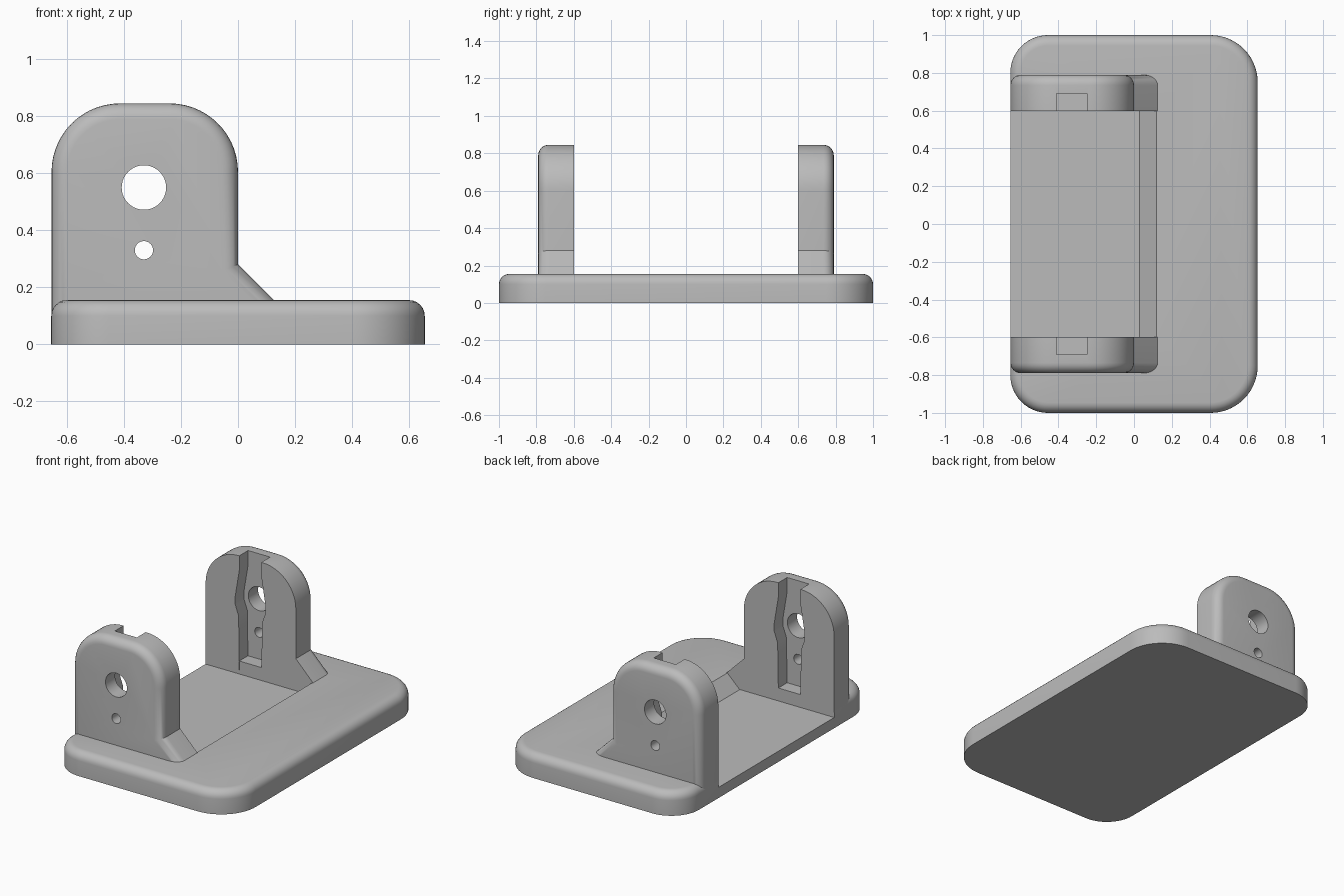
import bpy, bmesh, math

cube = bpy.data.objects.get("Cube")
if cube:
    bpy.data.objects.remove(cube)

grey = bpy.data.materials.new("plain_grey")
grey.use_nodes = True
grey.diffuse_color = (0.5, 0.5, 0.5, 1)
grey.node_tree.nodes["Principled BSDF"].inputs["Base Color"].default_value = (0.5, 0.5, 0.5, 1)

LEFT, RIGHT, TOP, FLOOR = -0.655, 0.655, 0.155, 0.07
INNER, OUTER = 0.6, 0.79
HOLE_X = -0.33


def arc(cx, cy, r, start, steps=14):
    """Quarter arc, counter-clockwise from the start angle in degrees."""
    angles = [math.radians(start + 90 * i / steps) for i in range(steps + 1)]
    return [(cx + r * math.cos(a), cy + r * math.sin(a)) for a in angles]


def prism(name, outline, place, low, high, fillet=0):
    """Extrude an outline from low to high, rounding the rim at high."""
    bm = bmesh.new()
    a = [bm.verts.new(place(p, low)) for p in outline]
    b = [bm.verts.new(place(p, high)) for p in outline]
    bm.faces.new(a)
    cap = bm.faces.new(b)
    for i in range(len(a)):
        j = (i + 1) % len(a)
        bm.faces.new((a[i], a[j], b[j], b[i]))
    bmesh.ops.recalc_face_normals(bm, faces=bm.faces)
    if fillet:
        bmesh.ops.bevel(bm, geom=list(cap.edges), offset=fillet, segments=6,
                        profile=0.5, affect='EDGES', clamp_overlap=True)
    mesh = bpy.data.meshes.new(name)
    bm.to_mesh(mesh)
    bm.free()
    mesh.materials.append(grey)
    ob = bpy.data.objects.new(name, mesh)
    bpy.context.collection.objects.link(ob)
    return ob


def flat(p, h):
    return (p[0], p[1], h)


def upright(p, h):
    return (p[0], h, p[1])


def cut(ob, cutter):
    """Subtract the cutter and remove it."""
    mod = ob.modifiers.new("cut", 'BOOLEAN')
    mod.object, mod.operation, mod.solver = cutter, 'DIFFERENCE', 'EXACT'
    bpy.context.view_layer.objects.active = ob
    bpy.ops.object.modifier_apply(modifier=mod.name)
    bpy.data.objects.remove(cutter)


def smooth(ob):
    bpy.ops.object.select_all(action='DESELECT')
    ob.select_set(True)
    bpy.context.view_layer.objects.active = ob
    bpy.ops.object.shade_smooth_by_angle(angle=math.radians(30))


# Base plate with a rounded top rim
r, s = 0.25, 0.2
outline = (arc(RIGHT - r, 1 - r, r, 0) + arc(LEFT + s, 1 - s, s, 90)
           + arc(LEFT + s, s - 1, s, 180) + arc(RIGHT - r, r - 1, r, 270))
base = prism("base_plate", outline, flat, 0, TOP, 0.055)

# Sunken floor between the brackets, ending in a ramp
ramp = [(-1, FLOOR), (0.03, FLOOR), (0.12, TOP), (0.12, 0.4), (-1, 0.4)]
cut(base, prism("recess_cutter", ramp, upright, -INNER, INNER))
smooth(base)

# Bracket outline: rounded head and a sloping foot
r = 0.24
side = LEFT + 0.001
head = (arc(-r, 0.845 - r, r, 0) + arc(side + r, 0.845 - r, r, 90))
bracket_outline = [(side, FLOOR), (0.205, FLOOR + 0.005), (0, 0.28)] + head

# Slot half widths by height, swelling around the large hole
swell = [(0.9, 0.08), (0.75, 0.08), (0.57, 0.11), (0.52, 0.11), (0.45, 0.085)]

for name, sign, slot_bottom in (("front_bracket", -1, TOP), ("back_bracket", 1, FLOOR)):
    bracket = prism(name, bracket_outline, upright,
                    sign * (INNER - 0.001), sign * OUTER, 0.055)
    rows = swell + [(slot_bottom, 0.08)]
    slot = ([(HOLE_X - w, z) for z, w in rows]
            + [(HOLE_X + w, z) for z, w in reversed(rows)])
    cut(bracket, prism("slot_cutter", slot, upright, sign * 0.5, sign * 0.69))
    # Axle hole and pin hole
    for z, radius in ((0.55, 0.078), (0.33, 0.032)):
        ring = [q for k in range(4) for q in arc(HOLE_X, z, radius, 90 * k, 10)[:-1]]
        cut(bracket, prism("hole_cutter", ring, upright, sign * 0.4, sign))
    smooth(bracket)
